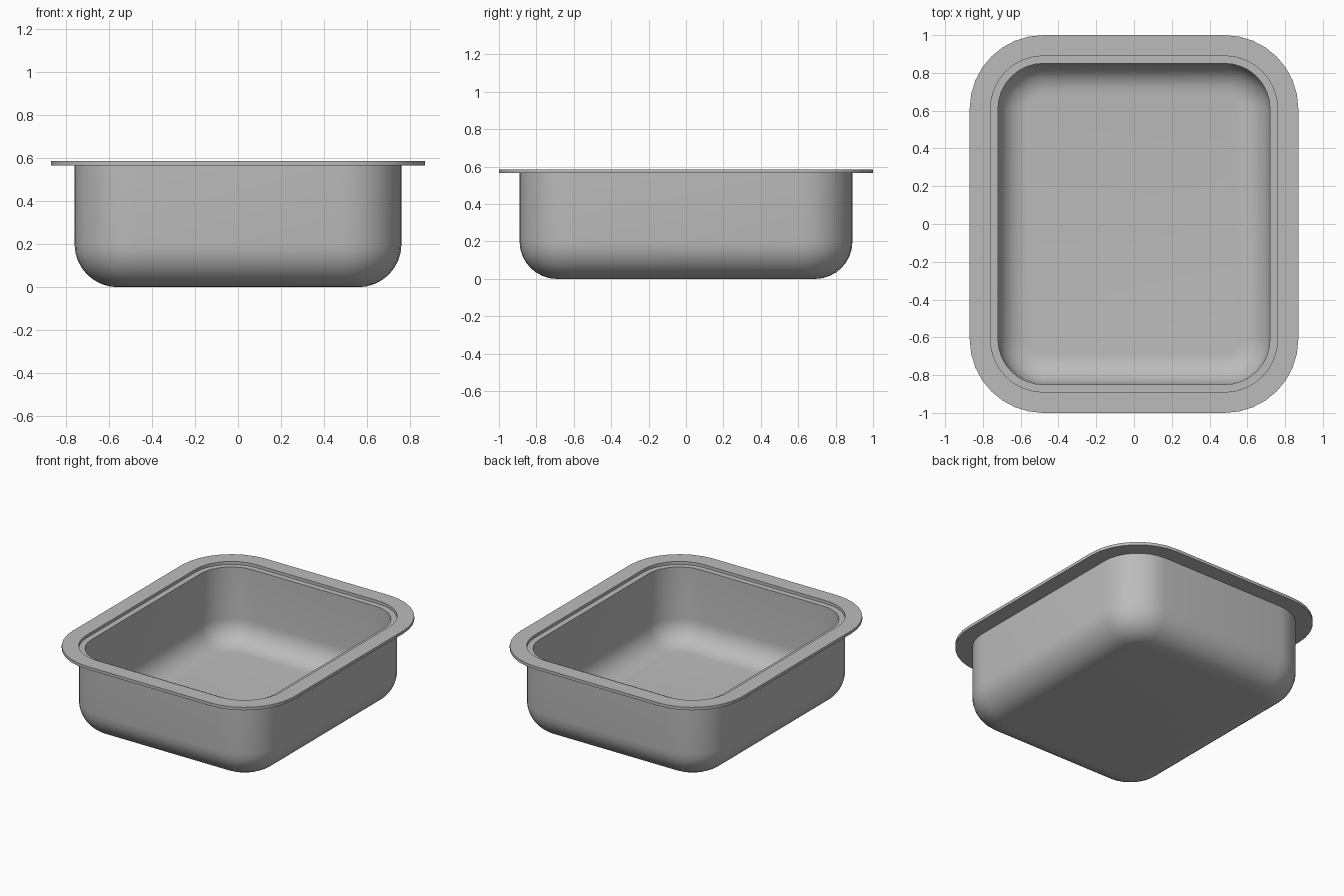
import bpy, bmesh, math

cube = bpy.data.objects.get("Cube")
if cube:
    bpy.data.objects.remove(cube)

steel = bpy.data.materials.new("grey_metal")
steel.use_nodes = True
colour = (0.5, 0.5, 0.5, 1)
steel.diffuse_color = colour
steel.node_tree.nodes["Principled BSDF"].inputs["Base Color"].default_value = colour

CORE_X, CORE_Y = 0.48, 0.61    # centres of the rounded corners
CORNER_STEPS = 8
RIM_Z, TOP_Z = 0.565, 0.586    # underside and top of the flange
OUTER, WALL = 0.28, 0.04       # body corner radius and wall thickness
BEND = 0.2                     # radius of the bend between wall and floor


def rounded_ring(bm, radius, z):
    """Rounded rectangle: an arc of the given radius around each corner centre."""
    verts = []
    for i, (sx, sy) in enumerate([(1, 1), (-1, 1), (-1, -1), (1, -1)]):
        for k in range(CORNER_STEPS + 1):
            a = math.pi / 2 * (i + k / CORNER_STEPS)
            verts.append(bm.verts.new((sx * CORE_X + radius * math.cos(a),
                                       sy * CORE_Y + radius * math.sin(a), z)))
    return verts


def loft(name, profile, closed):
    """Join rings along a (radius, height) profile; cap the ends if it is open."""
    bm = bmesh.new()
    rings = [rounded_ring(bm, r, z) for r, z in profile]
    pairs = list(zip(rings, rings[1:]))
    if closed:
        pairs.append((rings[-1], rings[0]))
    else:
        bm.faces.new(rings[0])
        bm.faces.new(rings[-1])
    for a, b in pairs:
        for i in range(len(a)):
            j = (i + 1) % len(a)
            bm.faces.new((a[i], a[j], b[j], b[i]))
    bmesh.ops.recalc_face_normals(bm, faces=bm.faces)
    mesh = bpy.data.meshes.new(name)
    bm.to_mesh(mesh)
    bm.free()
    mesh.materials.append(steel)
    obj = bpy.data.objects.new(name, mesh)
    bpy.context.collection.objects.link(obj)
    bpy.ops.object.select_all(action="DESELECT")
    obj.select_set(True)
    bpy.context.view_layer.objects.active = obj
    bpy.ops.object.shade_smooth_by_angle(angle=math.radians(30))
    return obj


def bend(radius, steps=8):
    """Quarter arc from the floor up to the wall."""
    angles = [math.pi / 2 * k / steps for k in range(steps + 1)]
    return [(OUTER - BEND + radius * math.sin(a), BEND - radius * math.cos(a))
            for a in angles]


# Basin: outside from the bottom up, over the rim, then inside down to the floor
outside = bend(BEND) + [(OUTER, RIM_Z)]
inside = bend(BEND - WALL) + [(OUTER - WALL, RIM_Z)]
loft("basin_body", outside + inside[::-1], closed=False)

# Flat flange resting around the rim, leaving a small step inside
FLANGE = 0.39
loft("rim_flange", [(OUTER, RIM_Z), (FLANGE, RIM_Z), (FLANGE, TOP_Z), (OUTER, TOP_Z)],
     closed=True)
